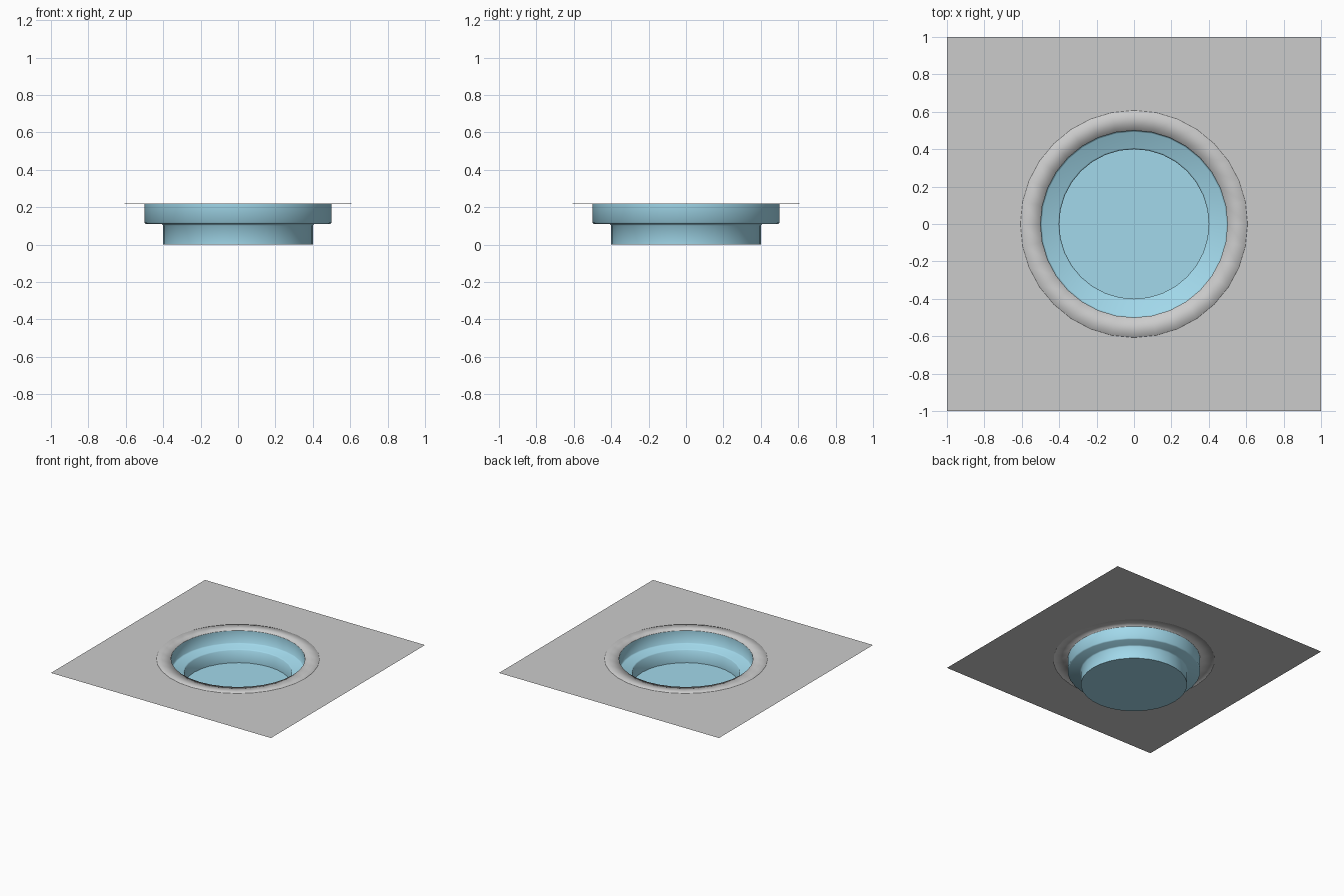
import bpy
from math import cos, sin, pi

if "Cube" in bpy.data.objects:
    bpy.data.objects.remove(bpy.data.objects["Cube"])

SIDES = 32
TOP = 0.22

blue = bpy.data.materials.new("blue")
blue.diffuse_color = (0.36, 0.69, 0.83, 1)
blue.use_nodes = True
blue.node_tree.nodes["Principled BSDF"].inputs["Base Color"].default_value = blue.diffuse_color


def ring(r, z):
    return [(r * cos(2 * pi * i / SIDES), r * sin(2 * pi * i / SIDES), z)
            for i in range(SIDES)]


def square_ring(half, z):
    pts = []
    for x, y, _ in ring(1, 0):
        k = half / max(abs(x), abs(y))
        pts.append((x * k, y * k, z))
    return pts


def skin(name, loops, cap=False, smooth=True, mat=None):
    """Join loops (outermost first) into a surface facing up and inward."""
    verts = [p for loop in loops for p in loop]
    faces = []
    for k in range(len(loops) - 1):
        a, b = k * SIDES, (k + 1) * SIDES
        for i in range(SIDES):
            j = (i + 1) % SIDES
            faces.append((a + i, a + j, b + j, b + i))
    if cap:
        start = (len(loops) - 1) * SIDES
        faces.append(tuple(range(start, start + SIDES)))
    mesh = bpy.data.meshes.new(name)
    mesh.from_pydata(verts, [], faces)
    obj = bpy.data.objects.new(name, mesh)
    bpy.context.collection.objects.link(obj)
    if mat:
        mesh.materials.append(mat)
    bpy.context.view_layer.objects.active = obj
    bpy.ops.object.select_all(action='DESELECT')
    obj.select_set(True)
    if smooth == "angle":
        bpy.ops.object.shade_smooth_by_angle(angle=pi / 3.5)
    elif smooth:
        bpy.ops.object.shade_smooth()
    return obj


# Thin square plate with a round hole
skin("plate", [square_ring(1.0, TOP - 0.003), ring(0.607, TOP - 0.003)], smooth=False)

# Slightly raised, softly shaded rim around the hole
skin("rim", [ring(r, z) for r, z in
             [(0.607, TOP - 0.003), (0.605, TOP), (0.5, TOP), (0.5, TOP - 0.003)]])

# Stepped cup recessed below the plate
skin("cup", [ring(r, z) for r, z in
             [(0.5, TOP - 0.003), (0.5, 0.118), (0.492, 0.11), (0.408, 0.11),
              (0.4, 0.102), (0.4, 0)]], cap=True, smooth="angle", mat=blue)
